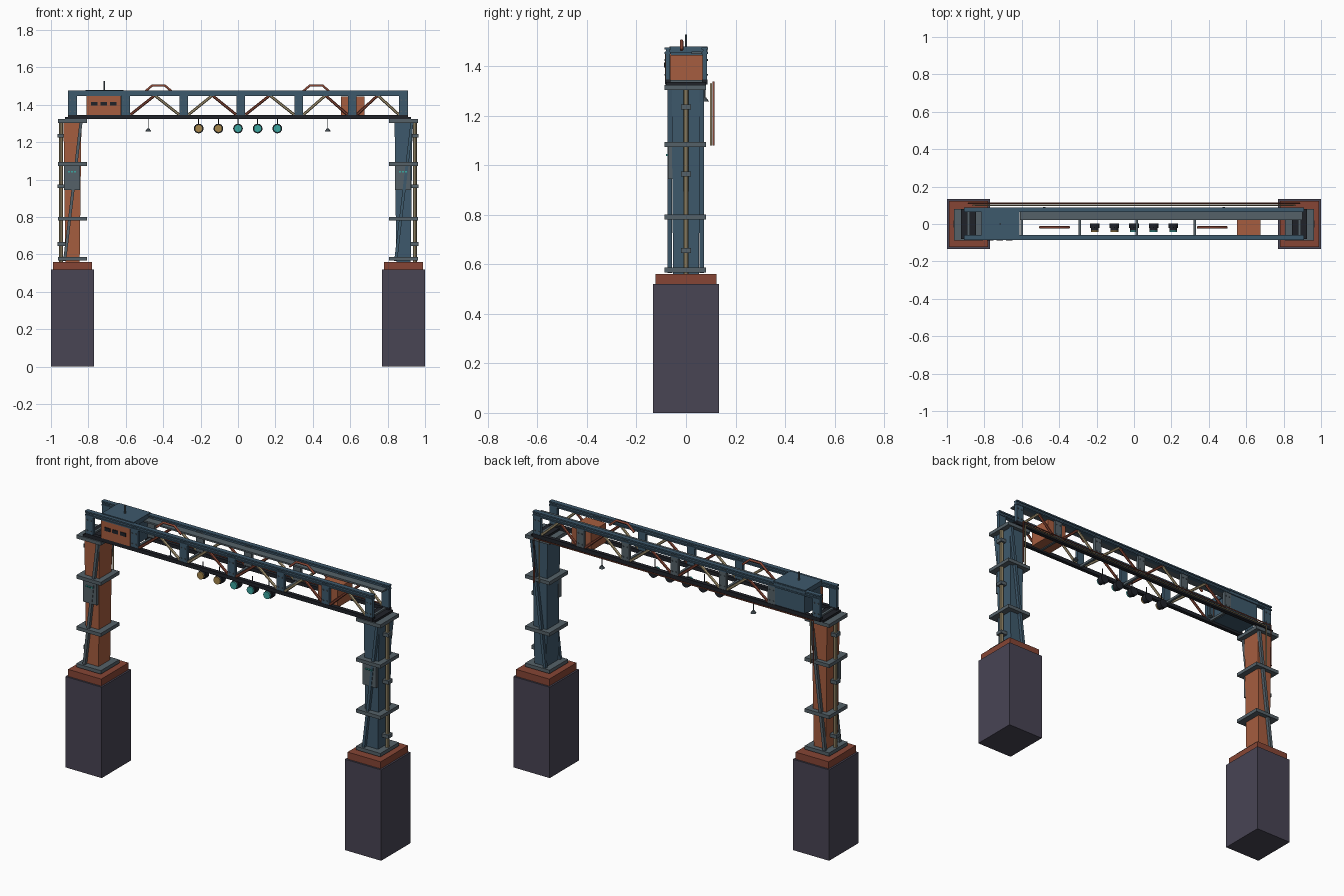
import bpy, bmesh
from mathutils import Vector

if "Cube" in bpy.data.objects:
    bpy.data.objects.remove(bpy.data.objects["Cube"])

COLORS = {
    "stone": (.065, .058, .088), "orange": (.38, .11, .05), "rust": (.24, .06, .035),
    "blue": (.048, .1, .15), "grey": (.09, .12, .14), "tan": (.4, .32, .18),
    "cyan": (.045, .38, .35), "dark": (.014, .016, .022), "gold": (.38, .24, .07)}
MATS = {}
for key, c in COLORS.items():
    MATS[key] = bpy.data.materials.new(key)
    MATS[key].diffuse_color = (*c, 1)


def finish(name, bm, color):
    bmesh.ops.recalc_face_normals(bm, faces=bm.faces)
    me = bpy.data.meshes.new(name)
    bm.to_mesh(me)
    bm.free()
    ob = bpy.data.objects.new(name, me)
    me.materials.append(MATS[color])
    bpy.context.collection.objects.link(ob)
    return ob


def box(name, x, y, z, color, taper=None):
    """Box from (min, max) ranges; taper scales the bottom in x and y."""
    bm = bmesh.new()
    bmesh.ops.create_cube(bm, size=1)
    for v in bm.verts:
        k = taper if taper and v.co.z < 0 else (1, 1)
        v.co = Vector([(r[0] + r[1]) / 2 + c * s * (r[1] - r[0])
                       for r, c, s in zip((x, y, z), v.co, (*k, 1))])
    return finish(name, bm, color)


def rod(name, a, b, r, color, sides=8, r2=None):
    """Cylinder or cone between two points."""
    a, b = Vector(a), Vector(b)
    bm = bmesh.new()
    bmesh.ops.create_cone(bm, cap_ends=True, segments=sides, radius1=r,
                          radius2=r if r2 is None else r2, depth=(b - a).length)
    q = (b - a).to_track_quat('Z', 'Y')
    for v in bm.verts:
        v.co = q @ v.co + (a + b) / 2
    return finish(name, bm, color)


def extrude_profile(name, pts, vec, color):
    bm = bmesh.new()
    f = bm.faces.new([bm.verts.new(p) for p in pts])
    ext = bmesh.ops.extrude_face_region(bm, geom=[f])
    bmesh.ops.translate(bm, vec=vec, verts=[g for g in ext["geom"] if isinstance(g, bmesh.types.BMVert)])
    bm.faces.new([v for v in f.verts]) if not f.is_valid else None
    return finish(name, bm, color)


def pipe(name, pts, r, color):
    cu = bpy.data.curves.new(name, 'CURVE')
    cu.dimensions = '3D'
    cu.bevel_depth = r
    cu.bevel_resolution = 1
    cu.use_fill_caps = True
    sp = cu.splines.new('POLY')
    sp.points.add(len(pts) - 1)
    for p, c in zip(sp.points, pts):
        p.co = (*c, 1)
    cu.materials.append(MATS[color])
    ob = bpy.data.objects.new(name, cu)
    bpy.context.collection.objects.link(ob)


# Towers: pier, plinth, tapered core, collars, braces, conduit
for s, side, core in ((-1, "left", "orange"), (1, "right", "blue")):
    cx = s * .885
    box(side + "_pier", (cx - .115, cx + .115), (-.133, .133), (0, .52), "stone")
    box(side + "_plinth", (cx - .105, cx + .105), (-.123, .123), (.52, .56), "rust")
    box(side + "_post_core", (cx - .048, cx + .048), (-.058, .058), (.56, 1.31), core, (.8, .9))
    for i, z in enumerate((.577, .79, 1.083, 1.313)):
        box(f"{side}_collar_{i}", sorted((s * .808, s * .963)), (-.087, .08), (z - .01, z + .01), "grey")
    # Diagonal braces, front and back
    for y0 in (-.075, .055):
        b, t, w = cx - .05, cx + .038, .016
        pts = [(b, y0, .565), (b + w, y0, .565), (t + w, y0, 1.31), (t, y0, 1.31)]
        extrude_profile(side + "_post_brace", pts, (0, .018, 0), "blue" if s > 0 else "grey")
    rod(side + "_conduit", (s * .946, 0, .56), (s * .946, 0, 1.31), .011, "tan", 10)
    for z in (.655, .965, 1.235):
        box(side + "_conduit_clamp", sorted((s * .915, s * .966)), (-.02, .02), (z - .01, z + .01), "grey")
    # Control panel with status lights
    box(side + "_control_panel", (cx - .046, cx + .04), (-.072, -.045), (.945, 1.075), "grey")
    for i in range(3):
        x = cx - .024 + i * .016
        box(side + "_status_light", (x, x + .01), (-.08, -.07), (1.038, 1.045), "cyan")
    # Bearing under the truss
    box(side + "_bearing", (cx - .04, cx + .04), (-.08, .08), (1.318, 1.335), "dark")

# Truss: chords, upright plates, diagonals
stations = (-.885, -.6, -.29, .015, .325, .61, .885)
for cy, side in ((-.073, "front"), (.076, "back")):
    for z in (1.452, 1.471):
        box(side + "_top_chord_flange", (-.91, .91), (cy - .013, cy + .013), (z - .004, z + .004), "blue")
    box(side + "_top_chord_web", (-.91, .91), (cy - .007, cy + .007), (1.45, 1.472), "blue")
    box(side + "_bottom_chord", (-.91, .91), (cy - .011, cy + .011), (1.325, 1.346), "dark")
    for i, x in enumerate(stations):
        box(f"{side}_upright_{i}", (x - .023, x + .023), (cy - .009, cy + .009), (1.335, 1.46),
            "blue" if side == "front" or i in (0, 6) else "grey")
        for dx in (-.012, .012):
            for z in (1.365, 1.425):
                o = -.009 if cy < 0 else .009
                rod("upright_bolt", (x + dx, cy + o, z), (x + dx, cy + o * 1.5, z), .004, "grey", 6)
    for i, (a, b) in enumerate(zip(stations, stations[1:])):
        if i == 0:
            continue
        m = (a + b) / 2
        rod(side + "_diagonal_up", (a + .025, cy, 1.347), (m, cy, 1.45), .0075, "rust" if i % 2 else "tan", 6)
        rod(side + "_diagonal_down", (m, cy, 1.45), (b - .025, cy, 1.347), .0075, "tan" if i % 2 else "rust", 6)

# Cross ties and cable tray
for x in stations:
    box("cross_tie", (x - .007, x + .007), (-.07, .07), (1.33, 1.344), "grey")
box("cable_tray", (-.61, .9), (.022, .063), (1.449, 1.458), "grey")

# Cabin with windows, roof and aerial
box("cabin_body", (-.81, -.62), (-.06, .083), (1.338, 1.455), "blue")
box("cabin_front", (-.81, -.625), (-.084, -.058), (1.345, 1.45), "orange")
for x in (-.785, -.735, -.685):
    box("cabin_window", (x, x + .035), (-.088, -.08), (1.395, 1.415), "dark")
box("cabin_roof", (-.815, -.613), (-.067, .086), (1.452, 1.48), "blue")
rod("aerial", (-.715, 0, 1.475), (-.715, 0, 1.527), .005, "grey")

# Equipment box
box("equipment_box", (.55, .675), (-.063, .073), (1.335, 1.445), "orange")

# Bent pipes on top
for cx in (-.425, .418):
    pipe("bent_pipe", [(cx + dx, -.018, z) for dx, z in
                       ((-.078, 1.465), (-.035, 1.502), (.035, 1.502), (.078, 1.465))], .007, "rust")

# Signal lamps hung under the truss
for i in range(5):
    x, col = (i - 2) * .105, "gold" if i < 2 else "cyan"
    rod("lamp_hanger", (x, -.018, 1.295), (x, -.018, 1.345), .003, "dark", 6)
    rod("lamp_housing", (x, -.022, 1.273), (x, .003, 1.273), .026, "dark", 16)
    rod("lamp_rim", (x, -.036, 1.273), (x, -.02, 1.273), .021, "dark", 16)
    rod("lamp_lens", (x, -.042, 1.273), (x, -.034, 1.273), .021, col, 16)

# Small downlights under the back chord
for x in (-.48, .48):
    rod("downlight_stem", (x, .076, 1.27), (x, .076, 1.33), .0025, "grey", 6)
    rod("downlight_shade", (x, .076, 1.258), (x, .076, 1.274), .016, "grey", 8, .005)

# Rear cables
for y, x, z, col in ((.101, .86, 1.328, "tan"), (.111, .885, 1.335, "rust")):
    pipe("rear_cable", [(-x, y, 1.08), (-x, y, z), (x, y, z), (x, y, 1.08)], .0045, col)

for m in bpy.data.materials:
    if m.users and not m.is_grease_pencil:
        m.use_nodes = True
        m.node_tree.nodes["Principled BSDF"].inputs["Base Color"].default_value = m.diffuse_color
